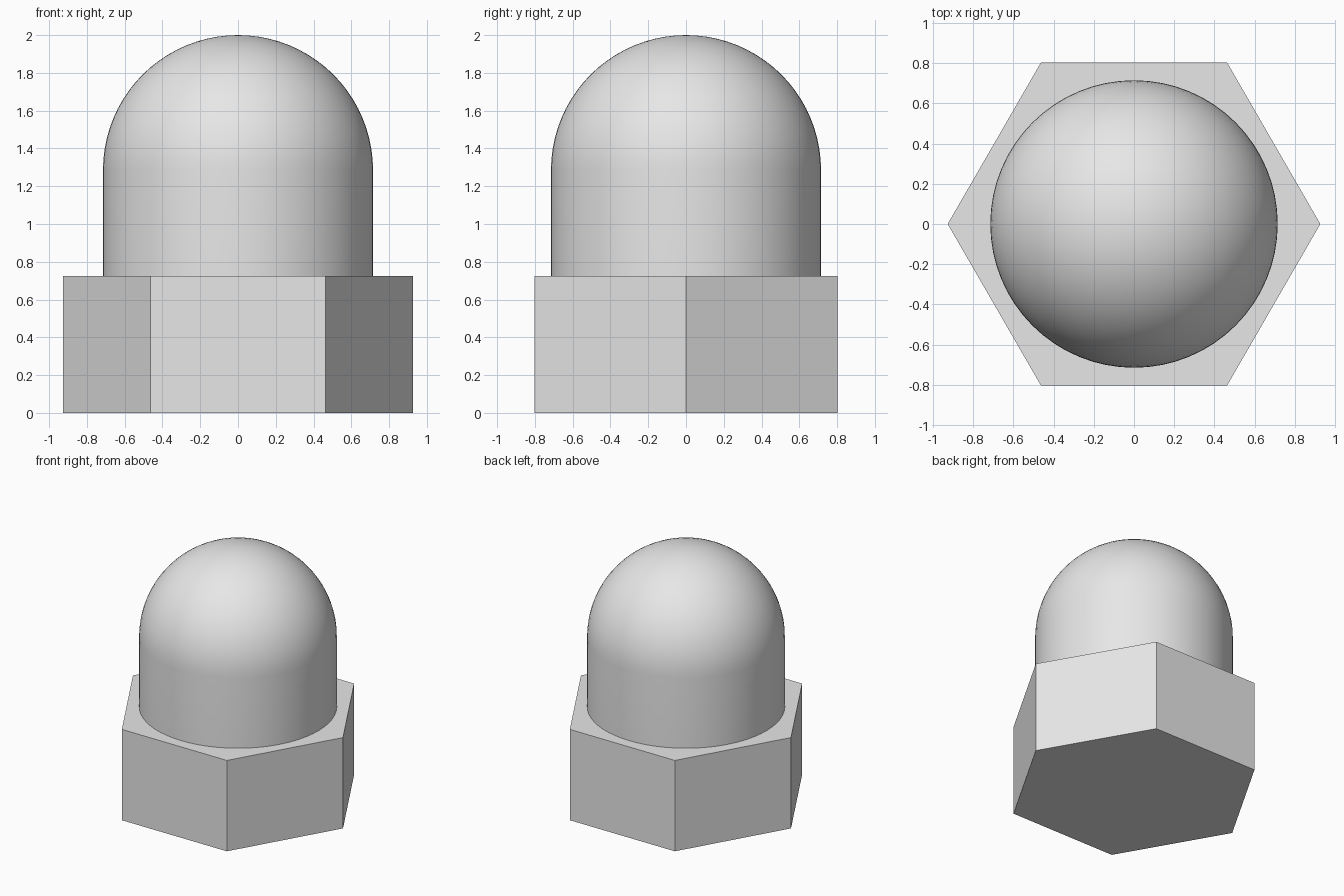
import bpy, bmesh
from math import pi, sin, cos

cube = bpy.data.objects.get("Cube")
if cube:
    bpy.data.objects.remove(cube, do_unlink=True)

HEX_RADIUS, HEX_HEIGHT = 0.927, 0.725
DOME_RADIUS, TOP = 0.715, 2.0
SEGMENTS, RINGS = 64, 20

grey = bpy.data.materials.new("light grey metal")
grey.use_nodes = True
grey.diffuse_color = (0.8, 0.8, 0.8, 1)
grey.node_tree.nodes["Principled BSDF"].inputs["Base Color"].default_value = (0.8, 0.8, 0.8, 1)

# Hexagonal base with corners on the x axis
bpy.ops.mesh.primitive_cylinder_add(vertices=6, radius=HEX_RADIUS, depth=HEX_HEIGHT,
                                    location=(0, 0, HEX_HEIGHT / 2), rotation=(0, 0, pi / 6))
base = bpy.context.object
base.name = "hex_base"
base.data.materials.append(grey)
bpy.ops.object.transform_apply(location=True, rotation=True, scale=True)

# Domed cap: straight wall and quarter arc revolved around z
spring = TOP - DOME_RADIUS
arc = [i * pi / 2 / RINGS for i in range(RINGS + 1)]
profile = [(DOME_RADIUS, HEX_HEIGHT)]
profile += [(DOME_RADIUS * cos(a), spring + DOME_RADIUS * sin(a)) for a in arc]

bm = bmesh.new()
verts = [bm.verts.new((r, 0, z)) for r, z in profile]
edges = [bm.edges.new(pair) for pair in zip(verts, verts[1:])]
bmesh.ops.spin(bm, geom=verts + edges, cent=(0, 0, 0), axis=(0, 0, 1),
               angle=2 * pi, steps=SEGMENTS, use_duplicate=False)
bmesh.ops.remove_doubles(bm, verts=bm.verts, dist=0.0005)
bmesh.ops.recalc_face_normals(bm, faces=bm.faces)
mesh = bpy.data.meshes.new("domed_cap")
bm.to_mesh(mesh)
bm.free()
mesh.materials.append(grey)
cap = bpy.data.objects.new("domed_cap", mesh)
bpy.context.collection.objects.link(cap)

bpy.ops.object.select_all(action="DESELECT")
cap.select_set(True)
bpy.context.view_layer.objects.active = cap
bpy.ops.object.shade_smooth_by_angle()
